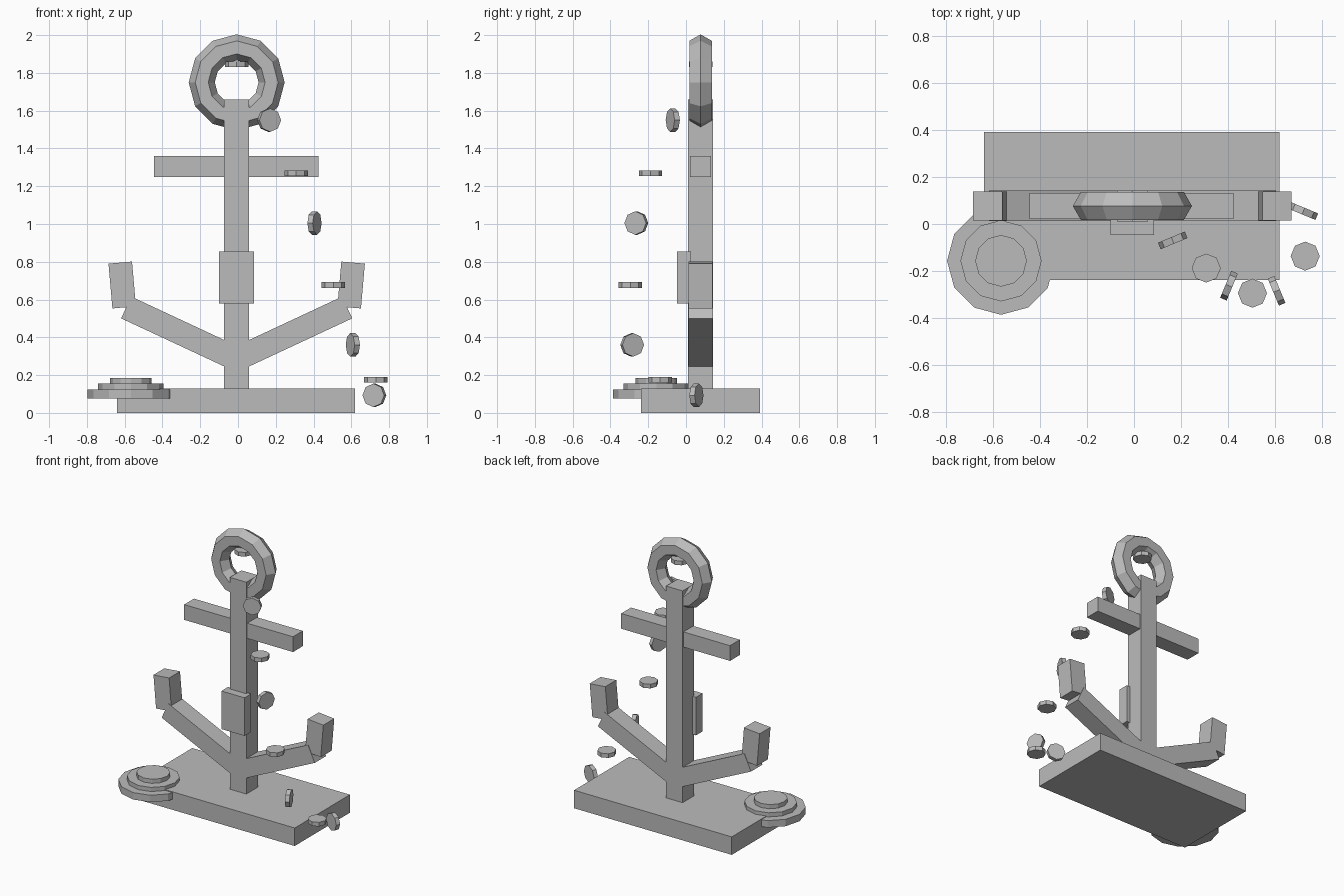
import bpy
import math
from mathutils import Matrix, Vector

cube = bpy.data.objects.get("Cube")
if cube:
    bpy.data.objects.remove(cube, do_unlink=True)

grey = bpy.data.materials.new("stone_grey")
colour = (0.5, 0.5, 0.5, 1)
grey.diffuse_color = colour
grey.use_nodes = True
grey.node_tree.nodes["Principled BSDF"].inputs["Base Color"].default_value = colour

CX, CY = -0.007, 0.077  # centre line of the anchor


def finish(name):
    ob = bpy.context.object
    ob.name = name
    ob.data.materials.append(grey)
    return ob


def box(name, centre, size, tilt=0):
    bpy.ops.mesh.primitive_cube_add(size=1, location=centre, rotation=(0, tilt, 0))
    ob = finish(name)
    ob.data.transform(Matrix.Diagonal((*size, 1)))
    return ob


def disc(name, centre, radius, depth, sides, rotation=(0, 0, 0)):
    bpy.ops.mesh.primitive_cylinder_add(vertices=sides, radius=radius, depth=depth,
                                        location=centre, rotation=rotation)
    return finish(name)


# Base slab, shank, stock and front plate
box("base", (-0.01, 0.077, 0.065), (1.26, 0.63, 0.13))
box("shank", (CX, CY, 0.88), (0.132, 0.132, 1.56))
box("stock", (-0.01, CY, 1.305), (0.87, 0.112, 0.11))
box("plate", (CX, -0.01, 0.717), (0.185, 0.075, 0.275))

# Ring at the top
bpy.ops.mesh.primitive_torus_add(major_segments=12, minor_segments=6,
                                 major_radius=0.185, minor_radius=0.069,
                                 location=(CX, CY, 1.75), rotation=(math.pi / 2, 0, 0))
finish("ring")

# Sloping arms with upright flukes
slope = math.radians(25)
length = 0.66
for side, label in ((1, "left"), (-1, "right")):
    along = Vector((side * math.cos(slope), 0, math.sin(slope)))
    tip = Vector((CX + side * 0.585, CY, 0.558))
    box(label + "_arm", tip - along * length / 2, (length, 0.13, 0.127), -side * slope)
    box(label + "_fluke", (CX + side * 0.606, CY, 0.677), (0.125, 0.125, 0.238),
        side * math.radians(5))

# Coiled rope as stacked discs
for i, (radius, low, high) in enumerate(((0.23, 0.075, 0.125), (0.173, 0.12, 0.155),
                                         (0.11, 0.15, 0.185))):
    disc(f"rope_coil_{i + 1}", (-0.567, -0.157, (low + high) / 2), radius, high - low, 12)

# Loose chain: links alternate between lying flat and standing, turning as they fall
links = ((CX, 0.077, 1.845), (0.165, -0.07, 1.55), (0.308, -0.188, 1.268),
         (0.405, -0.263, 1.005), (0.505, -0.295, 0.677), (0.608, -0.285, 0.36),
         (0.73, -0.137, 0.175), (0.722, 0.055, 0.093))
for i, centre in enumerate(links):
    turn = math.radians(22.5 * i)
    stand = math.pi / 2 if i % 2 else 0
    disc(f"chain_link_{i + 1}", centre, 0.062, 0.03, 8, (stand, 0, turn))
